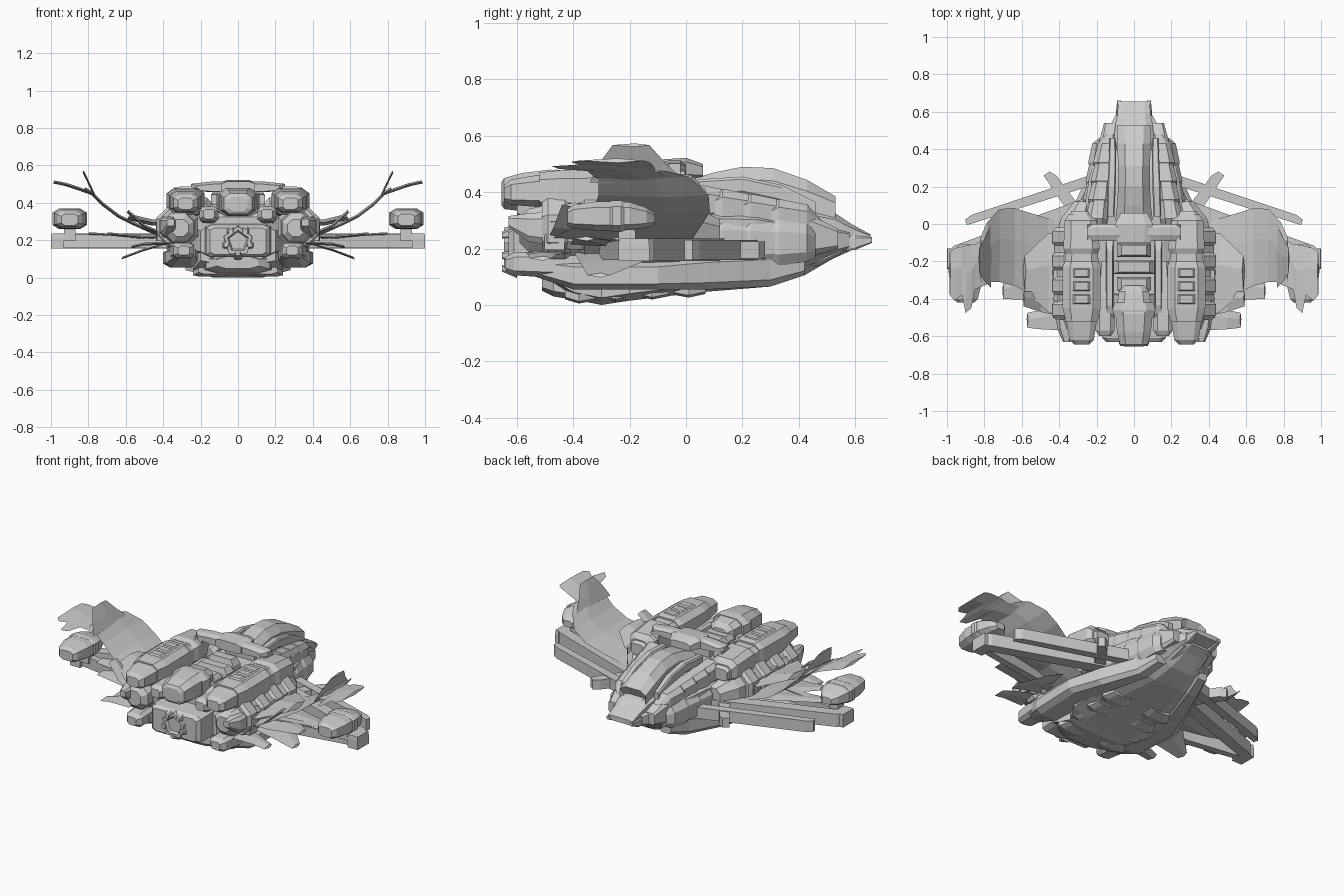
import bpy, bmesh, random
from math import cos, sin, pi, radians
from mathutils import Vector, Matrix
random.seed(4)


def finish(name, bm, mirror):
    bmesh.ops.recalc_face_normals(bm, faces=bm.faces)
    me = bpy.data.meshes.new(name)
    bm.to_mesh(me)
    bm.free()
    ob = bpy.data.objects.new(name, me)
    bpy.context.collection.objects.link(ob)
    if mirror:
        ob.modifiers.new("mirror", 'MIRROR').use_clip = False
    return ob


def bridge(bm, rings):
    vs = [[bm.verts.new(p) for p in r] for r in rings]
    n = len(vs[0])
    for a, b in zip(vs, vs[1:]):
        for i in range(n):
            j = (i + 1) % n
            bm.faces.new((a[i], a[j], b[j], b[i]))
    bm.faces.new(vs[0])
    bm.faces.new(vs[-1])


def loft(name, secs, ch=0.4, mirror=True):
    """Octagonal hull through sections (y, cx, cz, half_x, half_z)."""
    bm = bmesh.new()
    k = 1 - ch
    shape = [(1, -k), (1, k), (k, 1), (-k, 1), (-1, k), (-1, -k), (-k, -1), (k, -1)]
    bridge(bm, [[(cx + hx * u, y, cz + hz * v) for u, v in shape] for y, cx, cz, hx, hz in secs])
    return finish(name, bm, mirror)


def box(name, lo, hi, mirror=True, taper=0.8, rot=0):
    """Box with tapered top; rot yaws it about its centre."""
    bm = bmesh.new()
    lo, hi = Vector(lo), Vector(hi)
    c, h = (lo + hi) / 2, (hi - lo) / 2
    q = [(-1, -1), (1, -1), (1, 1), (-1, 1)]
    bridge(bm, [[(h.x * u * t, h.y * v * t, h.z * s) for u, v in q] for s, t in ((-1, 1), (.4, 1), (1, taper))])
    bmesh.ops.rotate(bm, verts=bm.verts, matrix=Matrix.Rotation(radians(rot), 3, 'Z'))
    bmesh.ops.translate(bm, verts=bm.verts, vec=c)
    return finish(name, bm, mirror)


def beam(name, a, b, w, z0, z1):
    """Flat-sided beam between two plan points."""
    a, b = Vector(a), Vector(b)
    d = (b - a).normalized()
    n = Vector((-d.y, d.x)) * w / 2
    bm = bmesh.new()
    pts = (a - n, a + n, b + n * .8 - d * .04, b + n * .3, b - n * .8)
    bridge(bm, [[(p.x, p.y, z) for p in pts] for z in (z0, z1)])
    return finish(name, bm, True)


def sheet(name, secs, t=0.012):
    """Thin wing skin through spanwise sections (x, z, y_fore, y_aft)."""
    bm = bmesh.new()
    bridge(bm, [[(x, yf, z), (x - t / 2, yf * .6 + ya * .4, z + t), (x, ya, z),
                 (x + t / 2, yf * .6 + ya * .4, z - t)] for x, z, yf, ya in secs])
    return finish(name, bm, True)


# Central hull and keel
loft("main_hull", [(-.5, 0, .2, .2, .1), (-.3, 0, .22, .3, .13), (.05, 0, .23, .27, .15), (.25, 0, .225, .24, .15),
                   (.4, 0, .225, .19, .11), (.5, 0, .23, .14, .07), (.58, 0, .235, .1, .04)], .45, False)
loft("keel", [(-.48, 0, .12, .2, .04), (-.4, 0, .085, .24, .06), (-.3, 0, .065, .22, .06), (-.2, 0, .08, .28, .06),
              (.05, 0, .11, .25, .06), (.3, 0, .13, .17, .06), (.42, 0, .17, .13, .06), (.54, 0, .22, .09, .04)], .42, False)
loft("keel_side", [(-.55, .28, .14, .05, .03), (-.4, .3, .11, .09, .05), (-.1, .31, .11, .09, .05),
                   (.08, .26, .12, .07, .06), (.3, .18, .13, .05, .06), (.42, .15, .15, .04, .04)])
for i in range(4):
    y = -.38 + i * .13
    loft(f"belly_plate_{i}", [(y - .05, .14, .045 + i * .005, .07, .02), (y, .15, .03 + i * .007, .09, .02),
                              (y + .06, .14, .04 + i * .008, .07, .02)])

# Arched spine shell and nose
loft("spine_shell", [(.02, 0, .38, .1, .07), (.1, 0, .39, .09, .085), (.2, 0, .4, .085, .095), (.31, 0, .39, .085, .1),
                     (.43, 0, .36, .09, .088), (.53, 0, .34, .09, .05), (.5, 0, .3, .07, .03)], .45, False)
loft("nose_block", [(.42, 0, .27, .11, .09), (.53, 0, .265, .1, .065), (.59, 0, .25, .088, .04),
                    (.655, 0, .24, .085, .015)], .35, False)
loft("nose_cheek", [(.33, .14, .25, .07, .09), (.45, .13, .25, .055, .07), (.54, .125, .24, .035, .035)], .3)
loft("nose_jaw", [(.38, .07, .16, .05, .04), (.47, .07, .185, .045, .04), (.55, .07, .21, .03, .025)], .3)
loft("nose_prong", [(.5, .075, .22, .02, .03), (.6, .078, .225, .018, .025), (.66, .08, .235, .01, .01)], .3)

# Overlapping shoulder armour beside the spine
for i in range(4):
    y, x, z = .03 + i * .1, .2 - i * .014, .37 - i * .018
    loft(f"shoulder_plate_{i}", [(y - .06, x, z - .02, .05, .05), (y, x, z, .06, .065),
                                 (y + .1, x - .015, z - .01, .05, .055), (y + .15, x - .03, z - .04, .03, .03)], .45)
    loft(f"flank_plate_{i}", [(y - .06, x + .02, .22, .05, .08), (y, x + .032, .225, .055, .1 - i * .006),
                              (y + .1, x + .015, .225, .05, .09 - i * .008), (y + .13, x, .22, .03, .05)], .5)
loft("spine_rail", [(.04, .125, .42, .02, .03), (.2, .12, .43, .022, .03), (.34, .115, .4, .02, .03),
                    (.46, .115, .34, .015, .03)], .3)

# Raised crossbar
loft("crossbar", [(-.09, 0, .485, .22, .02), (-.06, 0, .49, .25, .028), (-.02, 0, .49, .25, .028),
                  (.0, 0, .485, .22, .02)], .4, False)
loft("crossbar_cap", [(-.1, 0, .49, .09, .03), (.0, 0, .49, .1, .037), (.06, 0, .48, .07, .025)], .4, False)
box("crossbar_leg", (.19, -.09, .38), (.25, .0, .48), taper=.9)

# Stepped deck between the engines
box("deck_base", (-.14, -.5, .26), (.14, .0, .36), False, .9)
for i in range(4):
    y = -.14 - i * .09
    box(f"deck_rib_{i}", (-.09 - .02 * (i % 2), y - .036, .33), (.09 + .02 * (i % 2), y + .036, .45 - i * .015), False, .75)
box("deck_rail", (.11, -.5, .32), (.15, -.08, .4), taper=.7)

# Central tail pod
loft("centre_pod", [(-.655, 0, .40, .05, .04), (-.645, 0, .40, .075, .055), (-.58, 0, .405, .09, .068),
                    (-.48, 0, .41, .1, .075), (-.36, 0, .405, .08, .06), (-.33, 0, .4, .05, .04)], .42, False)
loft("centre_pod_band", [(-.5, 0, .405, .105, .074), (-.46, 0, .405, .115, .08), (-.42, 0, .405, .105, .074)], .42, False)

# Upper engine nacelles
loft("upper_nacelle", [(-.645, .28, .40, .04, .03), (-.62, .28, .405, .065, .045), (-.5, .28, .41, .085, .06),
                       (-.2, .28, .405, .09, .065), (.0, .28, .4, .075, .06), (.07, .29, .38, .045, .035)])
loft("upper_nacelle_armour", [(-.52, .28, .41, .085, .065), (-.45, .28, .41, .102, .072), (-.23, .28, .41, .102, .076),
                              (-.2, .28, .41, .09, .07)])
loft("upper_nacelle_cap", [(-.16, .28, .405, .085, .065), (-.13, .28, .41, .098, .072), (.02, .285, .4, .085, .065),
                           (.05, .29, .39, .06, .045)])
# Lower engine nacelles
loft("lower_nacelle", [(-.59, .31, .27, .045, .045), (-.56, .31, .27, .075, .075), (-.45, .325, .275, .095, .095),
                       (-.1, .33, .275, .095, .095), (.03, .31, .27, .08, .08), (.12, .27, .26, .05, .05)], .55)
for i in range(4):
    y = -.46 + i * .13
    loft(f"lower_nacelle_ring_{i}", [(y - .05, .325, .275, .095, .095), (y - .03, .325, .275, .112, .108),
                                     (y + .03, .325, .275, .112, .108), (y + .05, .325, .275, .095, .095)], .55)
loft("aft_cowl", [(-.63, .36, .3, .02, .02), (-.56, .37, .28, .04, .05), (-.4, .38, .27, .05, .07),
                  (-.25, .38, .26, .03, .05)])
loft("small_thruster", [(-.6, .155, .345, .03, .025), (-.57, .155, .345, .05, .04), (-.4, .155, .34, .05, .045),
                        (-.2, .155, .34, .03, .03)])
loft("belly_thruster", [(-.64, .29, .15, .03, .025), (-.61, .29, .15, .055, .04), (-.45, .3, .15, .065, .05),
                        (-.2, .33, .16, .05, .045)])

# Rear block with five-sided vent
loft("vent_block", [(-.63, 0, .2, .15, .07), (-.61, 0, .2, .17, .085), (-.4, 0, .21, .18, .09)], .15, False)
loft("vent_chin", [(-.51, 0, .085, .11, .03), (-.47, 0, .08, .17, .045), (-.35, 0, .07, .2, .055)], .4, False)
bm = bmesh.new()
bridge(bm, [[(r * cos(pi / 2 + i * 2 * pi / 5), y, .2 + r * sin(pi / 2 + i * 2 * pi / 5)) for i in range(5)]
            for y, r in ((-.6, .085), (-.645, .08), (-.645, .06), (-.63, .05))])
finish("vent_ring", bm, False)
for i in range(5):
    a = -pi / 2 + i * 2 * pi / 5
    loft(f"vent_tooth_{i}", [(-.652, .065 * cos(a), .2 + .065 * sin(a), .012, .012),
                             (-.6, .075 * cos(a), .2 + .075 * sin(a), .025, .025)], .4, False)

# Swept upper wings, tip plates and winglets
sheet("wing", [(.36, .22, .02, -.5), (.46, .25, .03, -.46), (.56, .295, .06, -.37), (.64, .335, .085, -.33),
               (.72, .395, .08, -.31), (.785, .46, .01, -.31), (.82, .48, -.07, -.31)], .008)
sheet("wing_tip", [(.78, .455, -.06, -.32), (.85, .48, -.11, -.35), (.87, .487, -.11, -.45), (.9, .497, -.115, -.475),
                   (.92, .503, -.12, -.38), (.96, .512, -.13, -.41), (.985, .517, -.15, -.38)], .008)
sheet("winglet", [(.765, .44, -.0, -.34), (.795, .505, -.07, -.31), (.828, .572, -.13, -.26)], .006)
sheet("wing_overlay", [(.36, .3, -.06, -.52), (.46, .3, -.05, -.47), (.585, .33, -.17, -.36)], .015)

# Feather blades under the wings: tip x, z, fore/aft root, tip y
for i, (x, z, yf, ya, yt) in enumerate([(.59, .36, -.3, -.5, -.44), (.7, .24, -.12, -.42, -.4), (.57, .17, -.4, -.57, -.555),
                                        (.62, .11, -.1, -.4, -.35), (.8, .24, -.02, -.28, -.27)]):
    sheet(f"feather_{i}", [(.36, .22 + .02 * (i % 2) - .015 * i, yf, ya), (.5, (z + .2) / 2, yf - .06, (ya + yt) / 2),
                           (x, z, yt + .08, yt)], .008)

# Lower beams
beam("fore_beam", (.18, .25), (.9, .015), .055, .165, .235)
beam("mid_beam", (.25, .1), (.99, -.16), .08, .16, .24)
beam("aft_beam", (.3, -.3), (.98, -.19), .05, .165, .235)
beam("root_strut", (.28, .02), (.46, .275), .07, .17, .23)
box("beam_end", (.93, -.24, .16), (1.0, -.13, .24), taper=.95)

# Wingtip pods with pylons
loft("tip_pod", [(-.42, .9, .315, .045, .03), (-.4, .9, .318, .065, .042), (-.32, .9, .32, .085, .052),
                 (-.2, .9, .32, .085, .05), (-.14, .9, .315, .06, .035), (-.11, .9, .31, .03, .02)])
loft("tip_pod_band", [(-.27, .9, .32, .085, .052), (-.26, .9, .32, .092, .056), (-.23, .9, .32, .092, .056),
                      (-.22, .9, .32, .085, .052)])
box("tip_pylon", (.87, -.24, .2), (.93, -.18, .29), taper=.9)

# Small surface panels on the engines
for i in range(5):
    y = -.5 + i * .095
    box(f"engine_panel_{i}", (.39, y, .2 + .03 * (i % 3)), (.435, y + .07, .27 + .03 * (i % 3)), rot=random.uniform(-8, 8))
for i in range(3):
    y = -.43 + i * .07
    box(f"nacelle_panel_{i}", (.23, y, .45), (.33, y + .055, .492), taper=.7)

# Settle the lowest point on the ground
bpy.context.view_layer.update()
low = min(v.co.z for o in bpy.data.objects for v in o.data.vertices)
for o in bpy.data.objects:
    o.data.transform(Matrix.Translation((0, 0, -low)))
